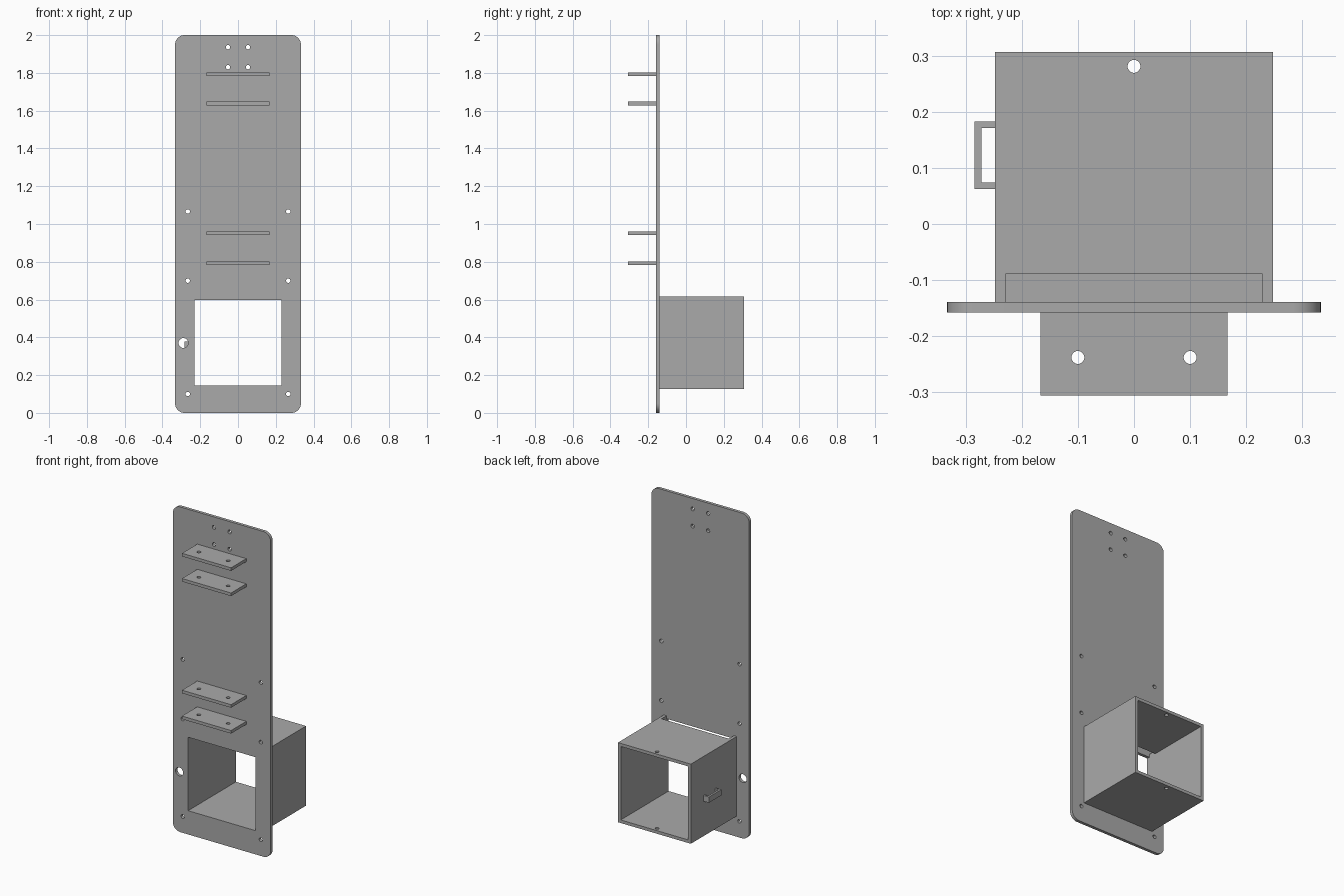
import bpy
from math import sin, cos, pi

cube = bpy.data.objects.get("Cube")
if cube:
    bpy.data.objects.remove(cube, do_unlink=True)

GREY = (0.4, 0.4, 0.4, 1)
mat = bpy.data.materials.new("plain grey")
mat.use_nodes = True
mat.diffuse_color = GREY
mat.node_tree.nodes["Principled BSDF"].inputs["Base Color"].default_value = GREY

WALL = 0.019
PLATE_BACK = -0.139
PLATE_FRONT = PLATE_BACK - WALL
BOX_BACK = 0.307
BOX_X, BOX_LOW, BOX_TOP = 0.248, 0.127, 0.617
INNER_X = BOX_X - WALL


def rect(x0, x1, y0, y1):
    return [(x0, y0), (x1, y0), (x1, y1), (x0, y1)]


def arc(cx, cy, r, start, sweep, steps):
    return [(cx + r * cos(start + sweep * i / steps), cy + r * sin(start + sweep * i / steps))
            for i in range(steps + 1)]


def circle(cx, cy, r=0.0115):
    return arc(cx, cy, r, 0, 2 * pi, 24)[:-1]


def rounded(x0, x1, y0, y1, r):
    corners = [(x1 - r, y1 - r), (x0 + r, y1 - r), (x0 + r, y0 + r), (x1 - r, y0 + r)]
    return [p for i, (cx, cy) in enumerate(corners) for p in arc(cx, cy, r, i * pi / 2, pi / 2, 10)]


def panel(name, loops, thickness, location, upright=False):
    """Flat sheet: first loop is the outline, the others are holes."""
    curve = bpy.data.curves.new(name, "CURVE")
    curve.dimensions = "2D"
    curve.fill_mode = "BOTH"
    curve.extrude = thickness / 2
    for loop in loops:
        spline = curve.splines.new("POLY")
        spline.points.add(len(loop) - 1)
        for point, (x, y) in zip(spline.points, loop):
            point.co = (x, y, 0, 1)
        spline.use_cyclic_u = True
    obj = bpy.data.objects.new(name, curve)
    bpy.context.collection.objects.link(obj)
    obj.location = location
    if upright:
        obj.rotation_euler.x = pi / 2
    bpy.ops.object.select_all(action="DESELECT")
    obj.select_set(True)
    bpy.context.view_layer.objects.active = obj
    bpy.ops.object.convert(target="MESH")
    obj = bpy.context.object
    obj.data.materials.clear()
    obj.data.materials.append(mat)
    bpy.ops.object.shade_smooth_by_angle(angle=pi / 6)
    return obj


def block(name, x0, x1, y0, y1, z0, z1):
    return panel(name, [rect(x0, x1, y0, y1)], z1 - z0, (0, 0, (z0 + z1) / 2))


# Upright back plate with window, screw holes and cable hole
holes = [rect(-INNER_X, INNER_X, BOX_LOW + WALL, BOX_TOP - WALL), circle(-0.289, 0.37, 0.026)]
for side in (-1, 1):
    holes += [circle(side * 0.053, z) for z in (1.83, 1.936)]
    holes += [circle(side * 0.266, z) for z in (0.1, 0.7, 1.066)]
panel("back_plate", [rounded(-0.333, 0.333, 0, 2, 0.05)] + holes, WALL,
      (0, (PLATE_FRONT + PLATE_BACK) / 2, 0), upright=True)

# Four front shelves with two holes each
for i, z in enumerate((0.792, 0.951, 1.638, 1.793)):
    panel(f"shelf_{i + 1}",
          [rect(-0.167, 0.167, -0.306, PLATE_FRONT), circle(-0.1, -0.238), circle(0.1, -0.238)],
          WALL, (0, 0, z))

# Open box: floor, slotted roof, side walls
back_hole = circle(0, 0.281)
panel("box_floor", [rect(-BOX_X, BOX_X, PLATE_BACK, BOX_BACK), back_hole], WALL,
      (0, 0, BOX_LOW + WALL / 2))
SLOT = -0.089
roof = [(-BOX_X, PLATE_BACK), (-INNER_X, PLATE_BACK), (-INNER_X, SLOT), (INNER_X, SLOT),
        (INNER_X, PLATE_BACK), (BOX_X, PLATE_BACK), (BOX_X, BOX_BACK), (-BOX_X, BOX_BACK)]
panel("box_roof", [roof, back_hole], WALL, (0, 0, BOX_TOP - WALL / 2))
for name, side in (("left", 1), ("right", -1)):
    x0, x1 = sorted((side * INNER_X, side * BOX_X))
    block(f"box_{name}_wall", x0, x1, PLATE_BACK, BOX_BACK, BOX_LOW + WALL, BOX_TOP - WALL)

# Cable loop on the right wall
loop = [(-BOX_X, 0.062), (-0.284, 0.062), (-0.284, 0.183), (-BOX_X, 0.183),
        (-BOX_X, 0.171), (-0.272, 0.171), (-0.272, 0.074), (-BOX_X, 0.074)]
panel("cable_loop", [loop], 0.036, (0, 0, 0.359))
